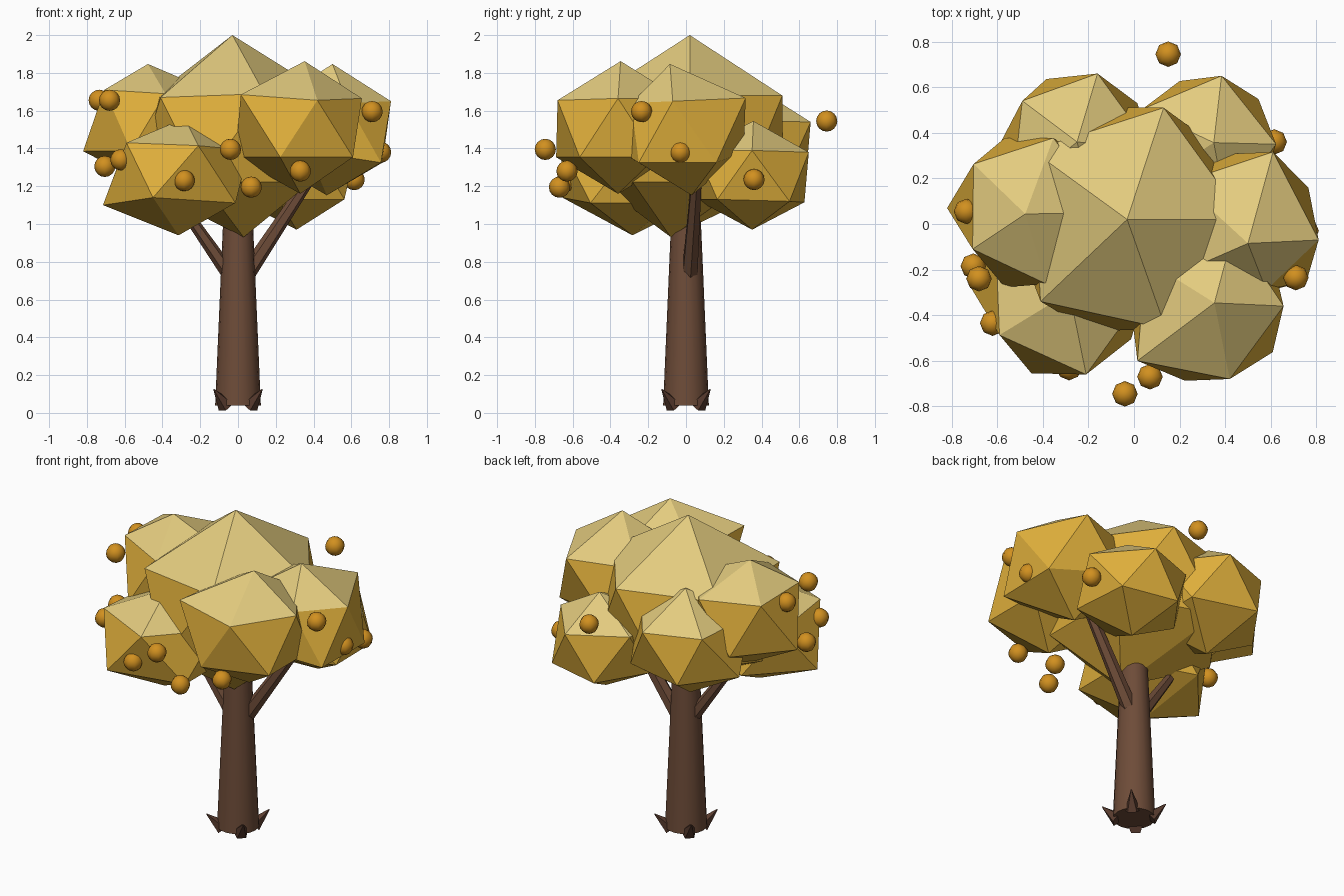
import bpy, bmesh, math
from mathutils import Vector, Matrix

if "Cube" in bpy.data.objects:
    bpy.data.objects.remove(bpy.data.objects["Cube"])


def material(name, rgb):
    mat = bpy.data.materials.new(name)
    mat.use_nodes = True
    color = (*rgb, 1)
    mat.diffuse_color = color
    mat.node_tree.nodes["Principled BSDF"].inputs["Base Color"].default_value = color
    return mat


bark = material("brown bark", (.155, .072, .04))
root_bark = material("dark root bark", (.1, .045, .028))
gold = material("gold leaves", (.76, .44, .045))
pale = material("pale leaf tops", (.77, .6, .21))
orange = material("orange fruit", (.64, .28, .014))


def finish(name, bm, mats, smooth=False):
    mesh = bpy.data.meshes.new(name)
    bm.to_mesh(mesh)
    bm.free()
    for mat in mats:
        mesh.materials.append(mat)
    obj = bpy.data.objects.new(name, mesh)
    bpy.context.collection.objects.link(obj)
    if smooth:
        bpy.ops.object.select_all(action='DESELECT')
        obj.select_set(True)
        bpy.context.view_layer.objects.active = obj
        bpy.ops.object.shade_smooth_by_angle(angle=math.radians(50))
    return obj


def limb(name, start, end, r1, r2, sides, mat, smooth=False):
    """Tapered cylinder between two points."""
    start, end = Vector(start), Vector(end)
    axis = end - start
    bm = bmesh.new()
    turn = axis.to_track_quat('Z', 'Y').to_matrix().to_4x4()
    bmesh.ops.create_cone(bm, cap_ends=True, segments=sides, radius1=r1, radius2=r2,
                          depth=axis.length,
                          matrix=Matrix.Translation((start + end) / 2) @ turn)
    return finish(name, bm, [mat], smooth)


def leaf_clump(name, center, radius, height, corners):
    """Faceted clump, made irregular by pulling its nearest point to each given corner."""
    bm = bmesh.new()
    bmesh.ops.create_icosphere(bm, subdivisions=1, radius=1)
    for v in bm.verts:
        v.co = Vector(center) + Vector((v.co.x * radius, v.co.y * radius, v.co.z * height))
    for corner in map(Vector, corners):
        min(bm.verts, key=lambda v: (v.co - corner).length).co = corner
    bm.normal_update()
    for f in bm.faces:
        f.material_index = int(f.normal.z > .5)
    return finish(name, bm, [gold, pale])


# Trunk, branches and roots
limb("trunk", (0, 0, .04), (0, 0, 1.15), .121, .073, 16, bark, True)
limb("left_branch", (.05, .02, .74), (.42, .06, 1.3), .045, .028, 6, bark)
limb("right_branch", (-.05, 0, .74), (-.28, -.02, 1.07), .04, .028, 6, bark)
for sx, side in ((1, "left"), (-1, "right")):
    for sy, end in ((-1, "front"), (1, "back")):
        limb(f"{end}_{side}_root", (sx * .065, sy * .065, .038), (sx * .128, sy * .128, .125),
             .045, .003, 5, root_bark)

# Foliage clumps: center, radius, half height, pulled corners
leaf_clump("crown_center", (-.03, .02, 1.45), .576, .51,
           [(-.03, .02, 2), (-.41, -.34, 1.67), (.13, .51, 1.68), (.14, -.46, 1.69),
            (.03, -.08, .93)])
leaf_clump("crown_front_left", (.33, -.36, 1.51), .385, .35,
           [(.353, -.346, 1.862), (.656, -.36, 1.665), (.42, -.68, 1.655), (.015, -.6, 1.685)])
leaf_clump("crown_left", (.48, -.015, 1.5), .375, .35,
           [(.5, -.085, 1.847), (.61, .316, 1.667), (.81, -.07, 1.65), (.58, -.29, 1.64),
            (.765, .16, 1.325), (.757, -.25, 1.325), (.37, -.35, 1.385), (.365, .305, 1.38),
            (.47, .03, 1.152)])
leaf_clump("crown_right", (-.46, .05, 1.54), .385, .34,
           [(-.477, .044, 1.847), (-.704, .263, 1.7), (-.708, -.11, 1.71),
            (-.384, -.263, 1.69), (-.82, .07, 1.385)])
leaf_clump("crown_front_right", (-.31, -.29, 1.25), .41, .31,
           [(-.283, -.3, 1.56), (-.59, -.487, 1.43), (-.21, -.66, 1.415), (-.715, -.28, 1.1),
            (-.45, -.655, 1.14), (-.315, -.283, .94)])
leaf_clump("crown_back_left", (.31, .35, 1.26), .35, .29,
           [(.35, .357, 1.545), (.384, .65, 1.38), (.037, .504, 1.4), (.546, .548, 1.12),
            (.2, .627, 1.115)])
leaf_clump("crown_back_right", (-.26, .33, 1.4), .38, .33,
           [(-.25, .36, 1.73), (-.16, .66, 1.54), (-.49, .54, 1.54), (-.384, .636, 1.26)])

# Fruit scattered round the crown
fruit = [(-.04, -.745, 1.395), (.07, -.67, 1.195), (.15, .745, 1.545), (.33, -.63, 1.28),
         (-.285, -.63, 1.23), (.71, -.235, 1.595), (-.735, .055, 1.655), (-.68, -.24, 1.655),
         (-.705, -.185, 1.305), (-.62, -.435, 1.34), (.755, -.03, 1.38), (.615, .36, 1.235)]
for i, place in enumerate(fruit):
    bm = bmesh.new()
    bmesh.ops.create_uvsphere(bm, u_segments=8, v_segments=8, radius=.056,
                              matrix=Matrix.Translation(place))
    finish(f"fruit_{i + 1}", bm, [orange], True)
